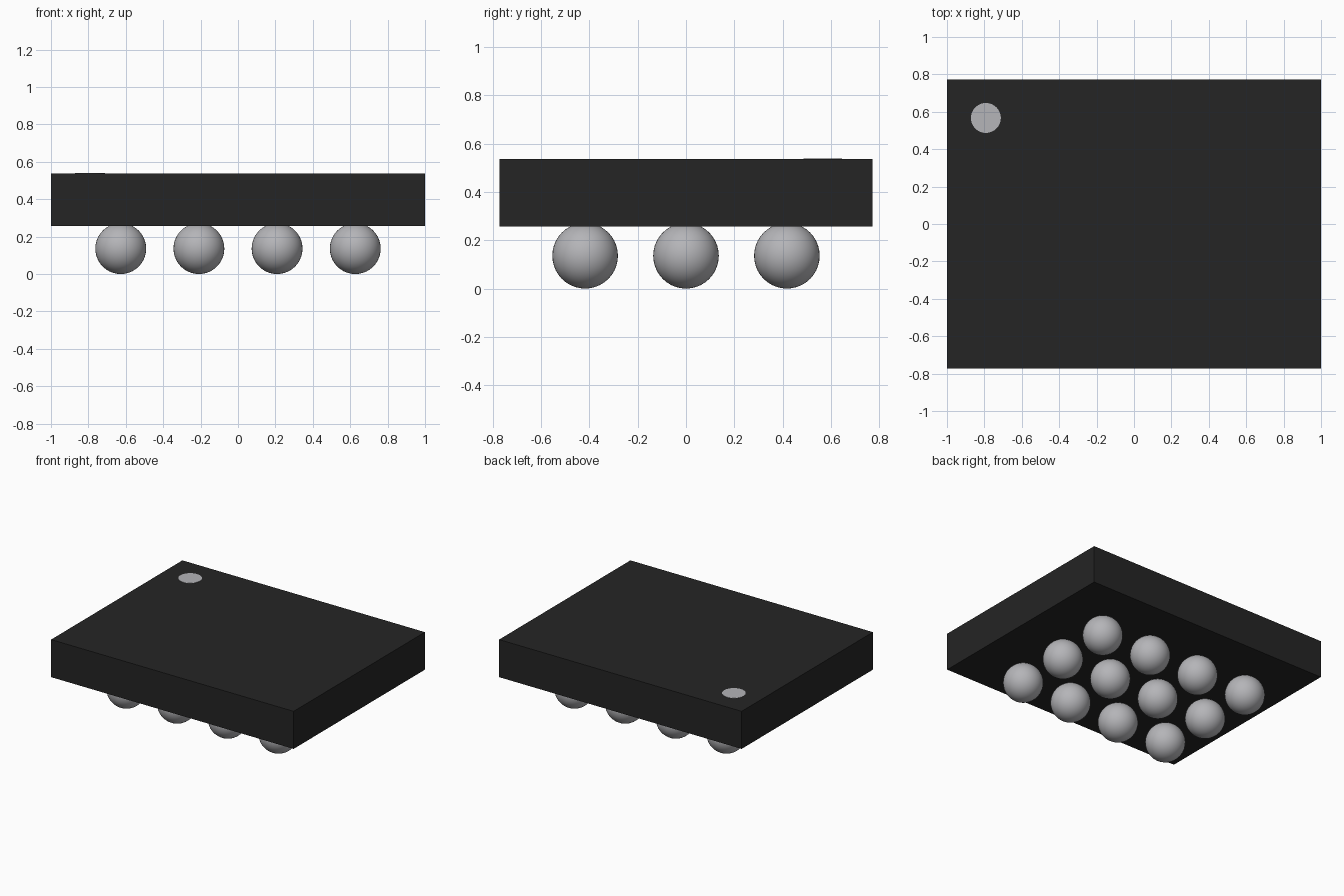
import bpy

if "Cube" in bpy.data.objects:
    bpy.data.objects.remove(bpy.data.objects["Cube"])

def material(name, rgb):
    m = bpy.data.materials.new(name)
    m.diffuse_color = (*rgb, 1)
    m.use_nodes = True
    m.node_tree.nodes["Principled BSDF"].inputs["Base Color"].default_value = m.diffuse_color
    return m

black = material("black plastic", (0.018, 0.018, 0.018))
solder = material("solder grey", (0.46, 0.46, 0.48))
mark = material("mark grey", (0.46, 0.46, 0.48))

def finish(name, mat):
    ob = bpy.context.object
    ob.name = name
    ob.data.materials.append(mat)
    return ob

# package body
BOTTOM, TOP = 0.257, 0.537
bpy.ops.mesh.primitive_cube_add(size=1, location=(0, 0, (BOTTOM + TOP) / 2))
body = finish("package_body", black)
body.scale = (2, 1.546, TOP - BOTTOM)

# corner orientation dot, a thin disc on the top
bpy.ops.mesh.primitive_cylinder_add(vertices=48, radius=0.08, depth=0.004,
                                    location=(-0.792, 0.567, TOP))
finish("orientation_dot", mark)

# 4 x 3 grid of solder balls
PITCH, R = 0.418, 0.136
for i in range(4):
    for j in range(3):
        bpy.ops.mesh.primitive_uv_sphere_add(
            segments=40, ring_count=20, radius=R,
            location=((i - 1.5) * PITCH, (j - 1) * PITCH, R))
        finish(f"solder_ball_{i}_{j}", solder)
        bpy.ops.object.shade_smooth()
